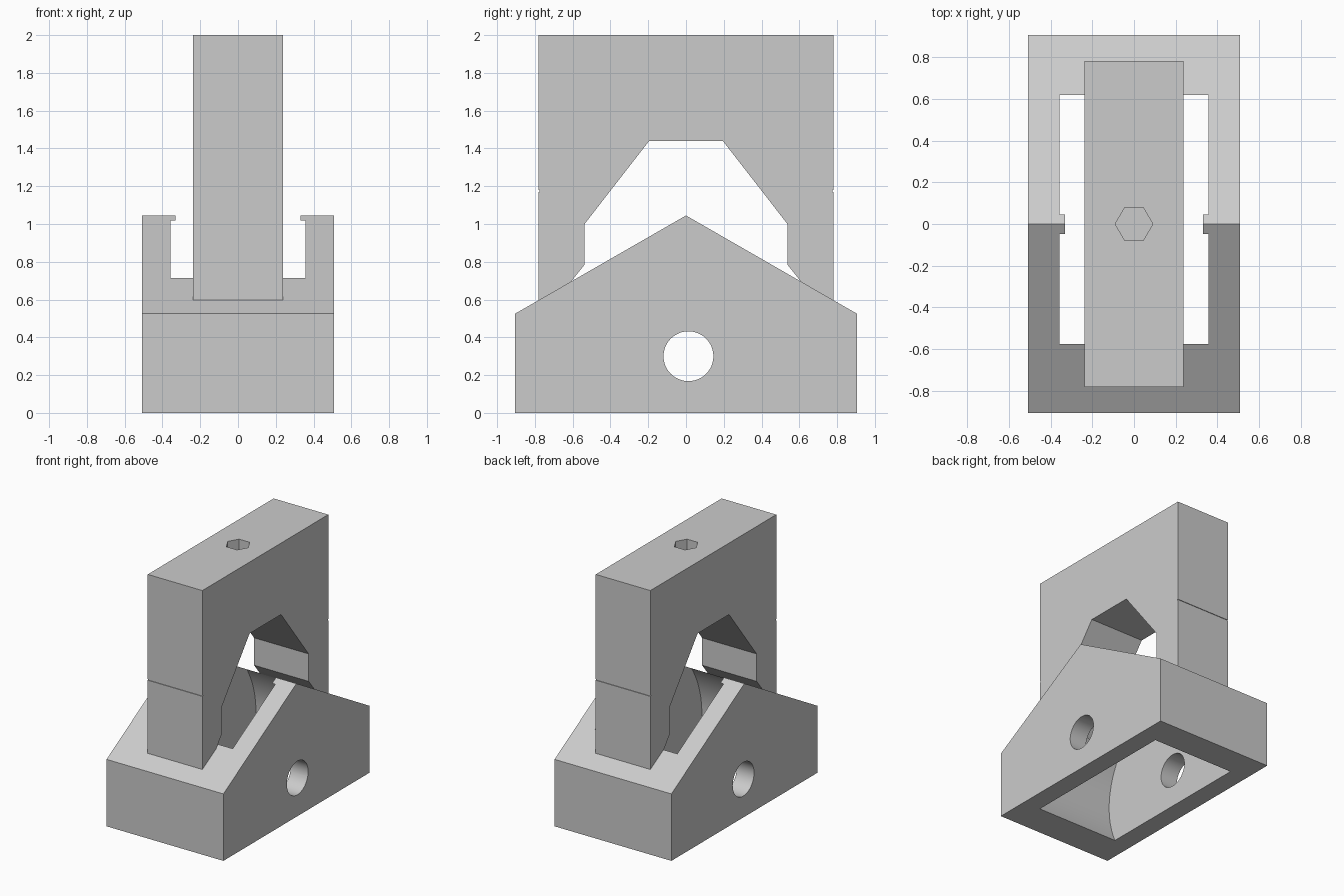
import bpy, bmesh
from math import radians, cos, sin, pi

cube = bpy.data.objects.get("Cube")
if cube:
    bpy.data.objects.remove(cube, do_unlink=True)

grey = bpy.data.materials.new("plain_grey")
grey.use_nodes = True
colour = (0.6, 0.6, 0.6, 1)
grey.diffuse_color = colour
grey.node_tree.nodes["Principled BSDF"].inputs["Base Color"].default_value = colour


def prism(name, points, start, depth, axis="x"):
    """Extrude a (y, z) profile along x, or an (x, y) profile along z."""
    bm = bmesh.new()
    verts = [bm.verts.new((start, a, b) if axis == "x" else (a, b, start))
             for a, b in points]
    face = bm.faces.new(verts)
    moved = bmesh.ops.extrude_face_region(bm, geom=[face])["geom"]
    offset = (depth, 0, 0) if axis == "x" else (0, 0, depth)
    bmesh.ops.translate(bm, vec=offset,
                        verts=[v for v in moved if isinstance(v, bmesh.types.BMVert)])
    bmesh.ops.recalc_face_normals(bm, faces=bm.faces)
    mesh = bpy.data.meshes.new(name)
    bm.to_mesh(mesh)
    bm.free()
    mesh.materials.append(grey)
    obj = bpy.data.objects.new(name, mesh)
    bpy.context.collection.objects.link(obj)
    return obj


def ring(cx, cy, radius, sides):
    return [(cx + radius * cos(2 * pi * i / sides), cy + radius * sin(2 * pi * i / sides))
            for i in range(sides)]


def rect(a0, a1, b0, b1):
    return [(a0, b0), (a1, b0), (a1, b1), (a0, b1)]


def cut(target, cutters):
    """Subtract the cutters, apply the result and drop the helpers."""
    bpy.context.view_layer.objects.active = target
    for cutter in cutters:
        mod = target.modifiers.new("cut", "BOOLEAN")
        mod.operation = "DIFFERENCE"
        mod.solver = "EXACT"
        mod.object = cutter
        cutter.hide_render = True
        bpy.ops.object.modifier_apply(modifier=mod.name)
        bpy.data.objects.remove(cutter, do_unlink=True)


def finish(obj):
    bpy.ops.object.select_all(action="DESELECT")
    obj.select_set(True)
    bpy.context.view_layer.objects.active = obj
    bpy.ops.object.shade_smooth_by_angle(angle=radians(25))


# Gabled base with a round wheel pocket, top slot and axle hole
half_w, half_l, eave, ridge = 0.507, 0.905, 0.525, 1.045
base = prism("base", [(-half_l, 0), (half_l, 0), (half_l, eave), (0, ridge),
                      (-half_l, eave)], -half_w, 2 * half_w)
axle_y, axle_z = 0.013, 0.3
cut(base, [
    prism("wheel_pocket", ring(axle_y, axle_z, 0.72, 128), -0.357, 0.714),
    prism("top_slot", rect(-0.2, 0.2, 0.8, 1.2), -0.33, 0.66),
    prism("axle_hole", ring(axle_y, axle_z, 0.132, 48), -0.7, 1.4),
])
finish(base)

# Upright arch standing on the roof slopes
right_half = [(0.195, 1.44), (0.537, 1.0), (0.537, 0.785), (0.613, 0.69),
              (0.78, 0.595), (0.78, 2.0)]
left_half = [(-y, z) for y, z in reversed(right_half)]
bar = prism("arch", right_half + left_half, -0.237, 0.474)

# Blind hexagonal socket and the fine grooves across both ends
cutters = [prism("hex_socket", ring(0, 0, 0.09, 6), 1.78, 0.3, "z")]
for side in (-1, 1):
    y = side * 0.78
    cutters.append(prism("groove", rect(y - 0.005, y + 0.005, 1.17, 1.18), -0.4, 0.8))
cut(bar, cutters)
finish(bar)
